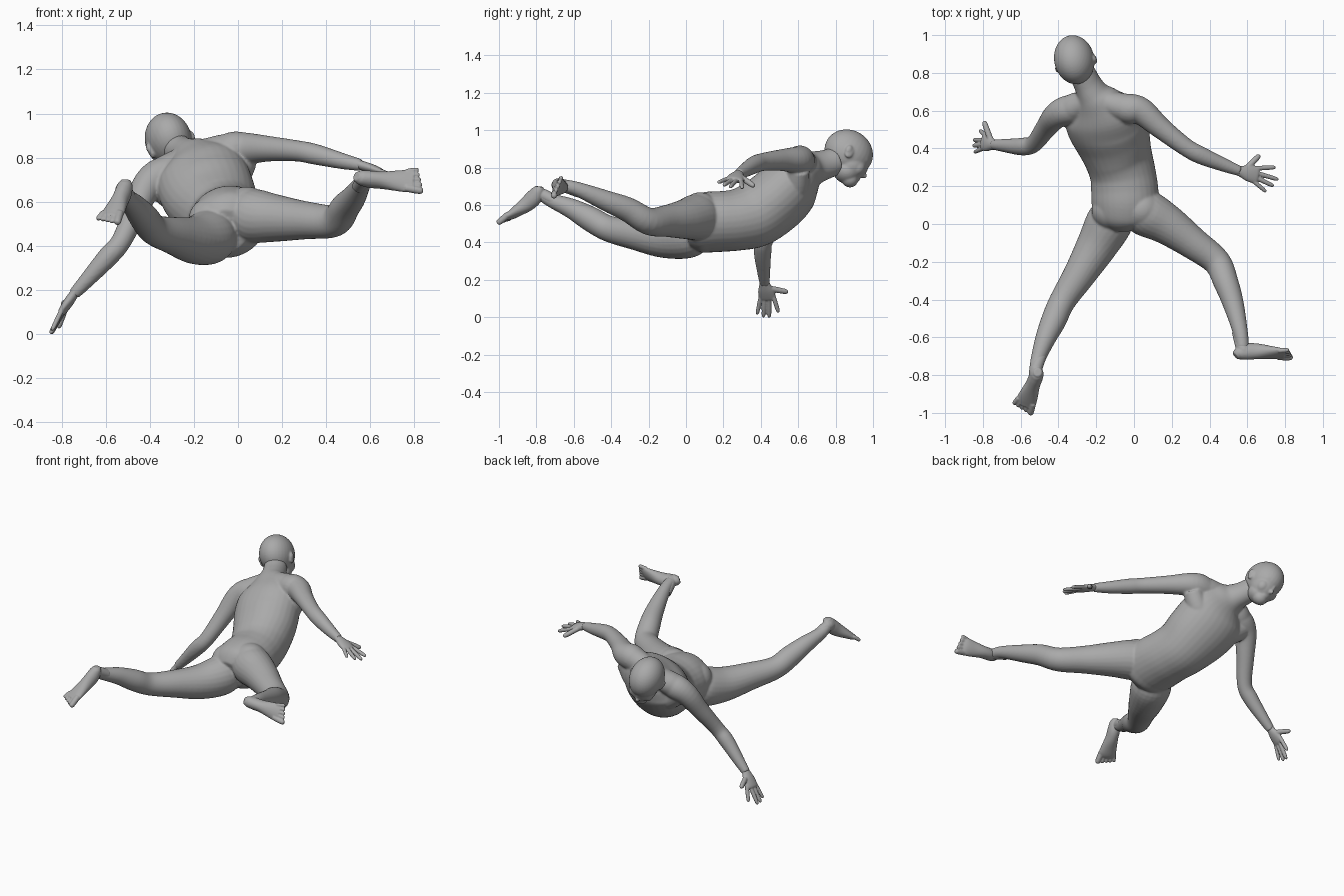
import bpy, bmesh, math
from mathutils import Vector as V, Matrix

if "Cube" in bpy.data.objects:
    bpy.data.objects.remove(bpy.data.objects["Cube"])

skin = bpy.data.materials.new("plain grey")
skin.use_nodes = True
GREY = (.4, .4, .4, 1)
skin.diffuse_color = GREY
skin.node_tree.nodes["Principled BSDF"].inputs["Base Color"].default_value = GREY


def spline(p, q, r, s, t):
    return (q * 2 + (r - p) * t + (p * 2 - q * 5 + r * 4 - s) * t * t
            + (q * 3 - p - r * 3 + s) * t ** 3) / 2


def loft(bm, rings, side, sides=24, steps=5):
    """Smooth tube through rings of (centre, side radius, depth radius)."""
    cs = [V(r[0]) for r in rings]
    rs = [V((r[1], r[-1], 0)) for r in rings]
    centres, radii = [], []
    last = len(cs) - 1
    for i in range(last):
        ids = [max(i - 1, 0), i, i + 1, min(i + 2, last)]
        for k in range(steps):
            centres.append(spline(*[cs[j] for j in ids], k / steps))
            radii.append(spline(*[rs[j] for j in ids], k / steps))
    centres.append(cs[-1])
    radii.append(rs[-1])
    loops = []
    for i, (c, r) in enumerate(zip(centres, radii)):
        tan = (centres[min(i + 1, len(centres) - 1)] - centres[max(i - 1, 0)]).normalized()
        lat = (V(side) - tan * tan.dot(V(side))).normalized()
        up = tan.cross(lat)
        turn = [2 * math.pi * k / sides for k in range(sides)]
        loops.append([bm.verts.new(c + lat * r.x * math.cos(a) + up * r.y * math.sin(a))
                      for a in turn])
    for a, b in zip(loops, loops[1:]):
        for k in range(sides):
            n = (k + 1) % sides
            bm.faces.new((a[k], a[n], b[n], b[k]))
    bm.faces.new(loops[0][::-1])
    bm.faces.new(loops[-1])


def ball(bm, centre, size, axes=Matrix.Identity(3)):
    m = Matrix.Translation(centre) @ axes.to_4x4() @ Matrix.Diagonal((*size, 1))
    bmesh.ops.create_uvsphere(bm, u_segments=32, v_segments=20, radius=1, matrix=m)


def finish(bm, name, voxel, smooth):
    bmesh.ops.recalc_face_normals(bm, faces=bm.faces)
    mesh = bpy.data.meshes.new(name)
    bm.to_mesh(mesh)
    bm.free()
    mesh.materials.append(skin)
    ob = bpy.data.objects.new(name, mesh)
    bpy.context.collection.objects.link(ob)
    rem = ob.modifiers.new("blend parts", "REMESH")
    rem.mode, rem.voxel_size, rem.use_smooth_shade = "VOXEL", voxel, True
    sm = ob.modifiers.new("soften", "SMOOTH")
    sm.factor, sm.iterations = .5, smooth
    for p in mesh.polygons:
        p.use_smooth = True


def digit(bm, base, tip, r, side):
    """Finger or toe with a rounded end."""
    base, tip = V(base), V(tip)
    loft(bm, [(base, r), (base.lerp(tip, .5), r), (base.lerp(tip, .9), r * .85),
              (tip, r * .3)], side, 10, 3)


def hand(name, wrist, palm, index, middle, pinky, thumb):
    bm = bmesh.new()
    wrist, palm, index, middle, pinky, thumb = map(V, (wrist, palm, index, middle, pinky, thumb))
    d = (palm - wrist).normalized()
    side = index - pinky
    side = (side - d * side.dot(d)).normalized()
    loft(bm, [(wrist - d * .05, .022, .018), (wrist, .028, .021), (wrist.lerp(palm, .5), .043, .022),
              (palm, .047, .018), (palm + d * .014, .04, .012)], side)
    tips = [index, middle, middle.lerp(pinky, .5) + d * .008, pinky]
    for i, tip in enumerate(tips):
        digit(bm, palm + side * (.034 - .023 * i) - d * .008, tip, .0125 - .001 * (i == 3), side)
    digit(bm, wrist.lerp(palm, .35) + side * .018, thumb, .016, d)
    finish(bm, name, .004, 3)


def foot(name, knee, ankle, heel, toe, big):
    bm = bmesh.new()
    knee, ankle, heel, toe = map(V, (knee, ankle, heel, toe))
    size = (toe - heel).length
    d = (toe - heel) / size
    n = ankle - knee
    n = (n - d * n.dot(d)).normalized()
    side = d.cross(n) * big
    shape = [(0, .02, .022), (.06, .033, .034), (.2, .038, .044), (.38, .039, .042),
             (.6, .049, .031), (.76, .055, .022), (.85, .05, .013)]
    loft(bm, [(heel + d * size * t - n * h, w, h) for t, w, h in shape], side)
    # ankle joint running into the shin
    loft(bm, [(ankle.lerp(knee, .2), .03), (ankle, .034), (heel + d * size * .2 - n * .04, .034)],
         side)
    # toes, longest on the inner side
    for i in range(5):
        r = .018 if i == 0 else .0125
        s = side * (.04 - .0215 * i - .004 * (i > 0))
        digit(bm, heel + d * size * .74 + s * .9 - n * .018,
              heel + d * size * (1 - .022 * i) + s * 1.15 - n * .013, r, side)
    finish(bm, name, .0042, 3)


body = bmesh.new()
roll = (.93, .06, .33)

# torso and neck
loft(body, [((-.05, -.01, .47), .09, .1), ((-.05, .04, .487), .165, .148),
            ((-.047, .11, .507), .18, .16), ((-.05, .19, .512), .18, .16),
            ((-.06, .27, .52), .176, .163), ((-.085, .36, .545), .183, .174),
            ((-.115, .45, .6), .205, .173), ((-.15, .53, .67), .215, .168),
            ((-.17, .59, .735), .2, .145), ((-.195, .645, .78), .14, .108),
            ((-.22, .69, .80), .09, .09), ((-.245, .74, .815), .073, .08),
            ((-.275, .80, .835), .07, .075)], roll, 32)

# buttocks
ball(body, (.04, .075, .56), (.11, .105, .108))
ball(body, (-.115, .07, .515), (.11, .105, .108))

# shoulder slopes
loft(body, [((-.235, .72, .805), .055), ((-.17, .655, .82), .06), ((-.07, .62, .83), .075),
            ((.02, .605, .84), .07)], roll)
loft(body, [((-.235, .72, .795), .055), ((-.26, .655, .785), .06), ((-.31, .62, .745), .075),
            ((-.38, .59, .705), .07)], roll)

# chest muscles, mostly sunk into the rib cage
loft(body, [((-.38, .59, .69), .06), ((-.26, .575, .61), .07), ((-.13, .585, .635), .075),
            ((-.03, .59, .69), .07), ((.03, .6, .79), .06)], (0, 1, 0))

# arms
loft(body, [((-.24, .61, .75), .06), ((-.34, .605, .725), .078), ((-.41, .575, .675), .07),
            ((-.465, .51, .56), .056), ((-.53, .425, .42), .046), ((-.59, .41, .35), .047),
            ((-.68, .415, .25), .036), ((-.745, .42, .18), .027)], (0, 1, 0))
loft(body, [((-.12, .62, .80), .06), ((-.03, .61, .835), .08), ((.04, .595, .84), .073),
            ((.14, .51, .84), .058), ((.27, .41, .83), .048), ((.35, .365, .815), .047),
            ((.47, .315, .785), .037), ((.56, .28, .765), .027)], (0, 0, 1))

# legs
loft(body, [((-.1, .08, .47), .1), ((-.13, .01, .44), .124), ((-.2, -.12, .425), .108),
            ((-.29, -.27, .445), .086), ((-.38, -.41, .472), .07), ((-.425, -.51, .525), .067),
            ((-.47, -.61, .58), .054), ((-.51, -.72, .625), .038), ((-.52, -.77, .655), .034)],
     (1, 0, 0))
loft(body, [((0, .09, .53), .1), ((.06, .06, .535), .124), ((.17, .0, .525), .108),
            ((.31, -.1, .515), .086), ((.438, -.2, .513), .073), ((.487, -.31, .575), .066),
            ((.525, -.42, .62), .056), ((.565, -.58, .685), .039), ((.575, -.66, .705), .034)],
     (1, 0, 0))
finish(body, "body", .0065, 8)

# feet
foot("right_foot", (-.38, -.41, .475), (-.52, -.77, .655),
     (-.515, -.8, .715), (-.595, -1, .51), -1)
foot("left_foot", (.435, -.2, .515), (.575, -.66, .705),
     (.54, -.72, .725), (.845, -.7, .695), 1)

# head, in its own turned frame: right, forward, up
x = V((.93, .25, .27)).normalized()
y = V((-.1, .87, -.5))
y = (y - x * x.dot(y)).normalized()
z = x.cross(y)
axes = Matrix((x, y, z)).transposed()
head = bmesh.new()


def feature(at, size):
    ball(head, V((-.315, .872, .874)) + axes @ V(at), size, axes)


feature((0, -.005, .005), (.105, .134, .122))       # skull
feature((0, .037, -.05), (.086, .088, .09))         # face
feature((0, .03, -.1), (.072, .068, .06))           # jaw
feature((0, .066, -.126), (.046, .046, .042))       # chin
feature((0, .08, -.005), (.076, .041, .035))        # brow
feature((0, .122, -.066), (.014, .02, .016))        # nose tip
feature((0, .112, -.042), (.011, .018, .036))       # nose bridge
feature((0, .096, -.104), (.03, .02, .014))         # lips
for s in (-1, 1):
    feature((s * .04, .07, -.06), (.04, .042, .045))        # cheek
    feature((s * .1, -.012, -.028), (.011, .024, .036))     # ear
    feature((s * .106, -.022, -.018), (.011, .017, .024))   # ear rim
finish(head, "head", .005, 9)

# hands
hand("right_hand", (-.745, .42, .18), (-.795, .435, .105),
     (-.815, .495, .025), (-.85, .445, -.002), (-.845, .38, .015), (-.795, .545, .135))
hand("left_hand", (.56, .28, .765), (.645, .26, .735),
     (.75, .3, .69), (.765, .235, .695), (.7, .17, .72), (.665, .365, .7))
